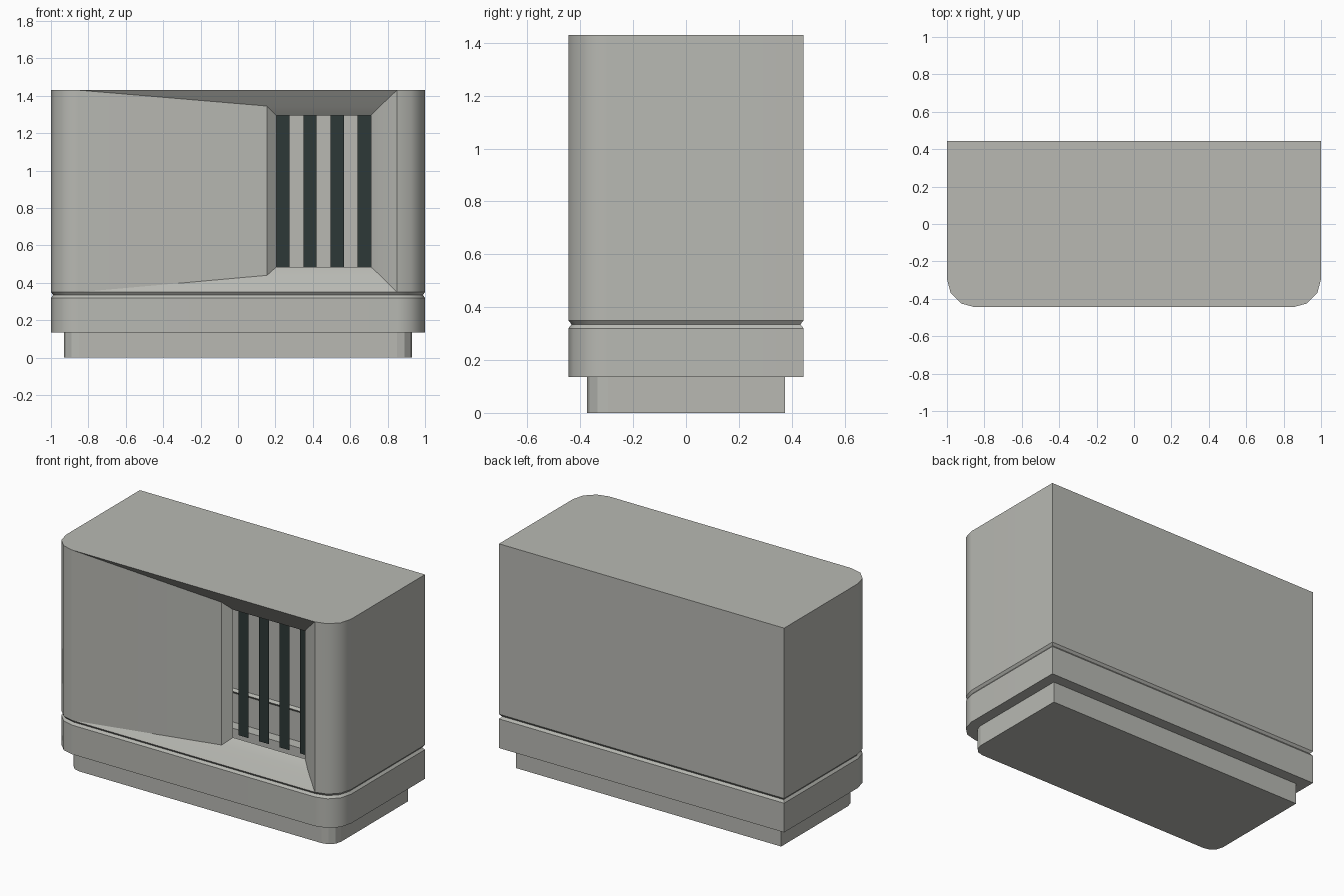
import bpy, bmesh, math

if "Cube" in bpy.data.objects:
    bpy.data.objects.remove(bpy.data.objects["Cube"])

HX, HY, R, SEG = 1.0, 0.445, 0.15, 3


def material(name, rgb):
    m = bpy.data.materials.new(name)
    m.diffuse_color = (*rgb, 1)
    m.use_nodes = True
    m.node_tree.nodes["Principled BSDF"].inputs["Base Color"].default_value = m.diffuse_color
    return m


GREY = material("warm_grey", (0.48, 0.485, 0.45))
DARK = material("dark_slate", (0.027, 0.04, 0.038))


def footprint(d):
    """Plan outline inset by d: rounded front corners, square back corners."""
    x, y, r = HX - d, HY - d, R - d
    left = [(-x + r - r * math.cos(a), -y + r - r * math.sin(a))
            for a in (math.pi / 2 * i / SEG for i in range(SEG + 1))]
    right = [(-px, py) for px, py in reversed(left)]
    return [(-x, y)] + left + right + [(x, y)]


def ring(bm, z, d):
    return [bm.verts.new((x, y, z)) for x, y in footprint(d)]


def bridge(bm, a, b, skip=()):
    n = len(a)
    for i in range(n):
        if i not in skip:
            j = (i + 1) % n
            bm.faces.new((a[i], a[j], b[j], b[i]))


def finish(bm, name, mat):
    me = bpy.data.meshes.new(name)
    bm.to_mesh(me)
    bm.free()
    ob = bpy.data.objects.new(name, me)
    me.materials.append(mat)
    bpy.context.collection.objects.link(ob)
    return ob


# Plinth, open at the top into the hollow casing
bm = bmesh.new()
low, high = ring(bm, 0, 0.07), ring(bm, 0.135, 0.07)
bridge(bm, low, high)
bm.faces.new(low[::-1])
finish(bm, "plinth", GREY)

# Hollow casing with a V groove; the upper front face is left for the window
bm = bmesh.new()
front = SEG + 1
rings = [ring(bm, z, d) for z, d in
         ((0.135, 0.07), (0.135, 0), (0.32, 0), (0.335, 0.012), (0.35, 0), (1.43, 0))]
for k, (a, b) in enumerate(zip(rings, rings[1:])):
    bridge(bm, a, b, (front,) if k == 4 else ())
bm.faces.new(rings[-1])

# Sloping recess and window frame
a, b = rings[4], rings[5]
loop = [a[front], a[front + 1], b[front + 1], b[front]]
for x0, x1, z0, z1, y in ((0.155, 0.76, 0.44, 1.345, -0.385),
                          (0.205, 0.71, 0.485, 1.295, -0.342)):
    inner = [bm.verts.new((x, y, z)) for x, z in ((x0, z0), (x1, z0), (x1, z1), (x0, z1))]
    bridge(bm, loop, inner)
    loop = inner
casing = finish(bm, "casing", GREY)
bpy.context.view_layer.objects.active = casing
casing.select_set(True)
bpy.ops.object.shade_smooth_by_angle(angle=math.radians(33))
casing.modifiers.new("even_shading", "WEIGHTED_NORMAL").keep_sharp = True

# Dark vertical grille slats
for i in range(4):
    x = 0.205 + i * 0.1447
    bm = bmesh.new()
    bm.faces.new([bm.verts.new((px, -0.29, pz)) for px, pz in
                  ((x, 0.48), (x + 0.071, 0.48), (x + 0.071, 1.3), (x, 1.3))])
    finish(bm, f"grille_slat_{i + 1}", DARK)
